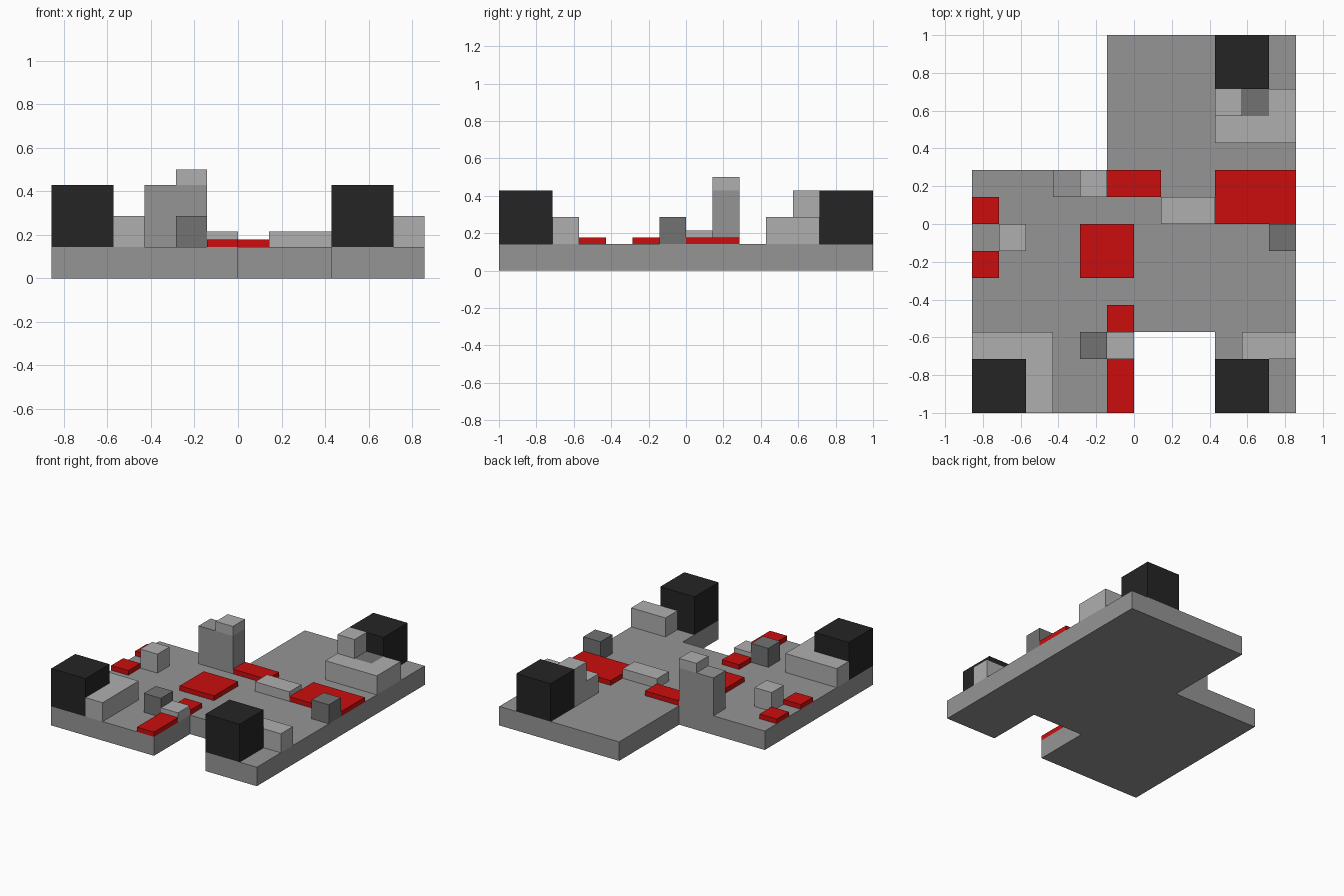
import bpy, bmesh

if "Cube" in bpy.data.objects:
    bpy.data.objects.remove(bpy.data.objects["Cube"])

U = 1 / 7  # grid module: the model is 12 x 14 modules


def material(name, r, g, b):
    m = bpy.data.materials.new(name)
    m.diffuse_color = (r, g, b, 1)
    m.use_nodes = True
    m.node_tree.nodes["Principled BSDF"].inputs["Base Color"].default_value = m.diffuse_color
    return m


BLACK = material("black", 0.018, 0.018, 0.018)
RED = material("red", 0.6, 0.004, 0.004)
LIGHT = material("light_grey", 0.43, 0.43, 0.43)
MID = material("mid_grey", 0.3, 0.3, 0.3)
DARK = material("dark_grey", 0.17, 0.17, 0.17)


def prism(name, outline, z0, z1, mat):
    """Extrude a plan outline (in modules) from z0 to z1."""
    bm = bmesh.new()
    face = bm.faces.new([bm.verts.new((x * U, y * U, z0 * U)) for x, y in outline])
    new = bmesh.ops.extrude_face_region(bm, geom=[face])["geom"]
    bmesh.ops.translate(bm, vec=(0, 0, (z1 - z0) * U),
                        verts=[v for v in new if isinstance(v, bmesh.types.BMVert)])
    bmesh.ops.recalc_face_normals(bm, faces=bm.faces)
    me = bpy.data.meshes.new(name)
    bm.to_mesh(me)
    bm.free()
    me.materials.append(mat)
    ob = bpy.data.objects.new(name, me)
    bpy.context.collection.objects.link(ob)
    return ob


def box(name, x0, x1, y0, y1, top, mat, bottom=1):
    return prism(name, [(x0, y0), (x1, y0), (x1, y1), (x0, y1)], bottom, top, mat)


# Ground slab with stepped outline
prism("base_slab", [(-6, -7), (0, -7), (0, -4), (3, -4), (3, -7), (6, -7),
                    (6, 7), (-1, 7), (-1, 2), (-6, 2)], 0, 1, MID)

# Black corner cubes
for x, y in [(-6, -7), (3, -7), (3, 5)]:
    box("corner_cube", x, x + 2, y, y + 2, 3, BLACK)

# Low red pads
for x0, x1, y0, y1 in [(-1, 1, 1, 2), (3, 6, 0, 2), (-2, 0, -2, 0), (-6, -5, 0, 1),
                       (-6, -5, -2, -1), (-1, 0, -4, -3), (-1, 0, -7, -5)]:
    box("red_pad", x0, x1, y0, y1, 1.25, RED)

# Light walls around the corner cubes
prism("front_left_wall", [(-4, -7), (-3, -7), (-3, -4), (-6, -4), (-6, -5), (-4, -5)],
      1, 2, LIGHT)
box("front_right_wall", 4, 6, -5, -4, 2, LIGHT)
prism("back_wall", [(3, 3), (6, 3), (6, 5), (5, 5), (5, 4), (4, 4), (4, 5), (3, 5)],
      1, 2, LIGHT)
box("back_wall_post", 3, 4, 4, 5, 3, LIGHT, bottom=2)
box("back_wall_infill", 4, 5, 4, 5, 2, DARK)

# Tower with cap
box("tower", -3, -1, 1, 2, 3, MID)
box("tower_cap", -2, -1, 1, 2, 3.5, LIGHT, bottom=3)

# Small loose blocks
box("low_bar", 1, 3, 0, 1, 1.5, LIGHT)
box("low_block", -1, 0, -5, -4, 1.5, LIGHT)
box("light_block", -5, -4, -1, 0, 2, LIGHT)
for x, y in [(-2, -5), (5, -1)]:
    box("dark_block", x - (x == -2) + (x == -2), x + 1, y, y + 1, 2, DARK)

# Red pad strip sits beside the dark front block; all remaining ground stays flat
